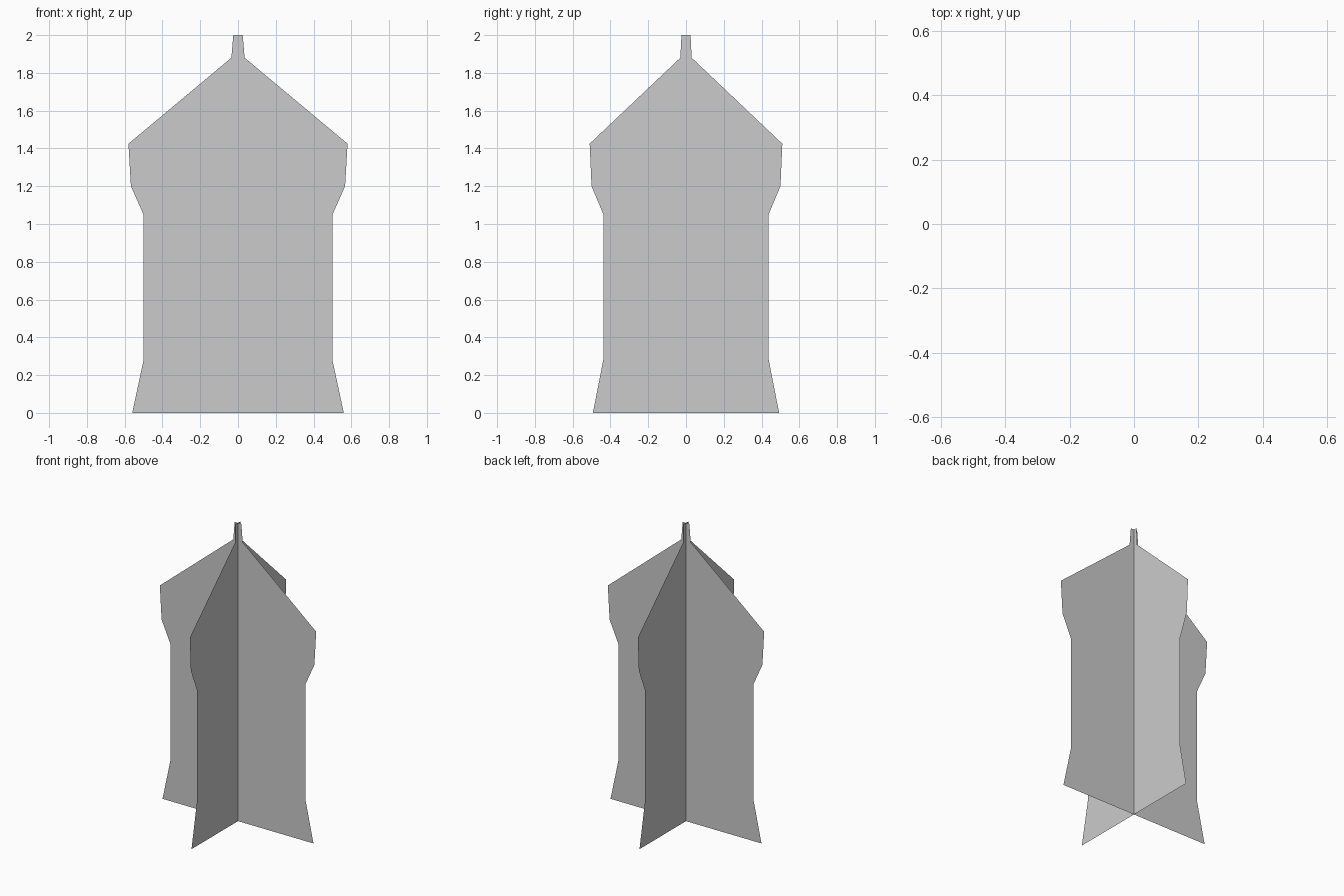
import bpy
import bmesh
from math import pi
from mathutils import Matrix

if "Cube" in bpy.data.objects:
    bpy.data.objects.remove(bpy.data.objects["Cube"])

# Half outlines of the two crossed cards: (half width, height)
WIDE = [(0.56, 0), (0.50, 0.28), (0.50, 1.05), (0.567, 1.20),
        (0.58, 1.425), (0.035, 1.88), (0.025, 2.0)]
NARROW = [(0.493, 0), (0.437, 0.285), (0.437, 1.05), (0.50, 1.20),
          (0.51, 1.425), (0.03, 1.88), (0.024, 2.0)]


def card(name, profile, angle):
    """Flat upright card, split down the middle, turned about z."""
    bm = bmesh.new()
    rows = [[bm.verts.new((s * w, 0, z)) for s in (-1, 0, 1)] for w, z in profile]
    for low, high in zip(rows, rows[1:]):
        for i in range(2):
            bm.faces.new((low[i], low[i + 1], high[i + 1], high[i]))
    bm.transform(Matrix.Rotation(angle, 4, 'Z'))
    mesh = bpy.data.meshes.new(name)
    bm.to_mesh(mesh)
    bm.free()
    bpy.context.collection.objects.link(bpy.data.objects.new(name, mesh))


# Card across the front, and card running front to back
card("cross_card_wide", WIDE, 0)
card("cross_card_narrow", NARROW, pi / 2)
